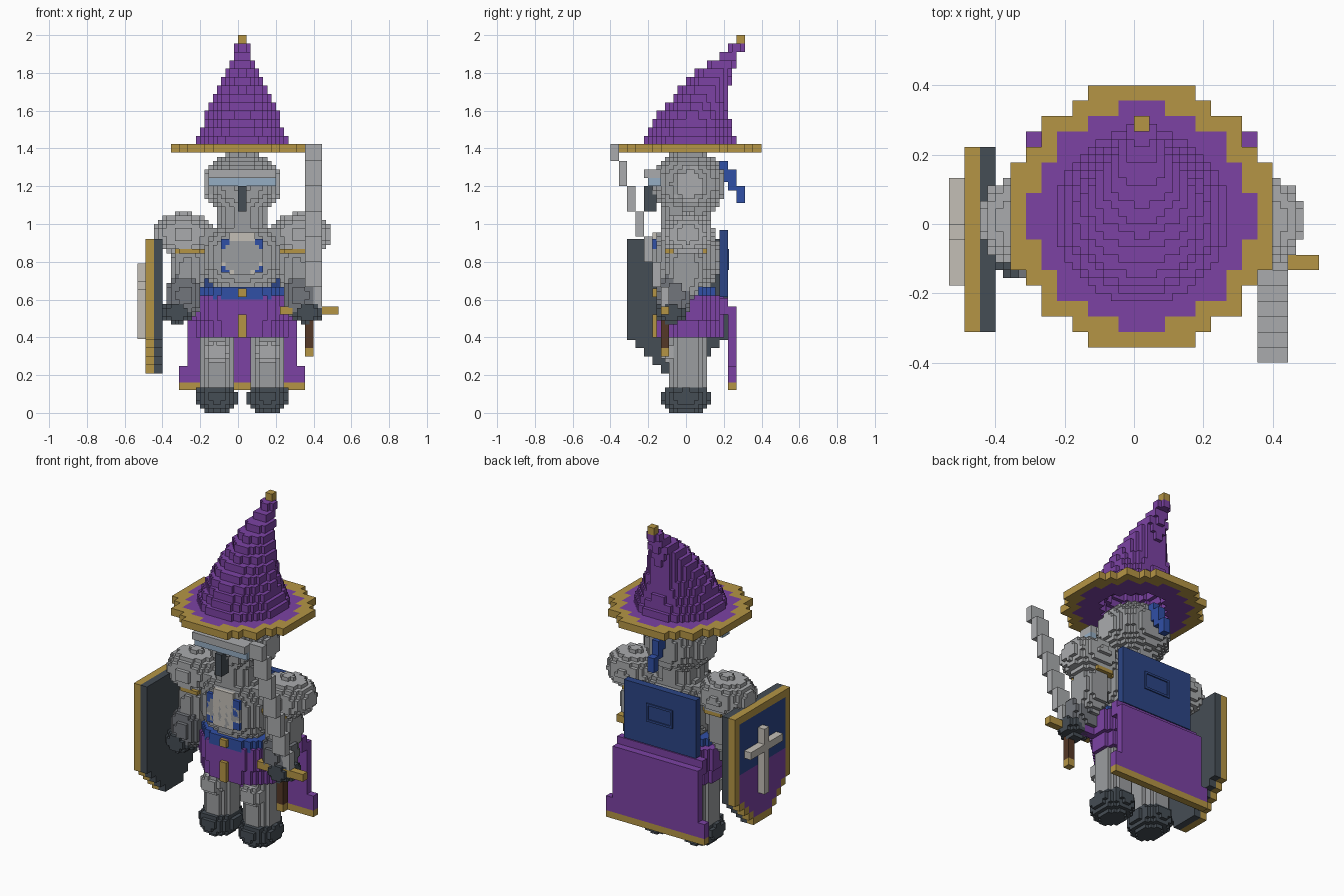
import bpy, bmesh, math
from mathutils import Vector

if "Cube" in bpy.data.objects:
    bpy.data.objects.remove(bpy.data.objects["Cube"])

V = 2 / 45            # one voxel; all sizes below are in voxels
MID = 0.5             # mirror plane of the body, in voxels

COL = {
    "purple": (0.20, 0.055, 0.37, 1), "gold": (0.46, 0.30, 0.06, 1),
    "blue": (0.03, 0.08, 0.38, 1), "navy": (0.025, 0.06, 0.24, 1),
    "dark": (0.06, 0.075, 0.09, 1), "steel": (0.40, 0.41, 0.42, 1),
    "cream": (0.55, 0.52, 0.47, 1), "brown": (0.09, 0.04, 0.02, 1),
    "glass": (0.30, 0.42, 0.55, 1), "grey": (0.33, 0.34, 0.35, 1),
    "dim": (0.17, 0.18, 0.20, 1),
}
MATS = {}
for key, rgba in COL.items():
    MATS[key] = bpy.data.materials.new(key)
    MATS[key].diffuse_color = rgba


def finish(name, bm, col):
    me = bpy.data.meshes.new(name)
    bm.to_mesh(me)
    bm.free()
    me.materials.append(MATS[col])
    bpy.context.collection.objects.link(bpy.data.objects.new(name, me))


def boxes(name, col, *spans):
    """Each span is x0, x1, y0, y1, z0, z1."""
    bm = bmesh.new()
    for x0, x1, y0, y1, z0, z1 in spans:
        for v in bmesh.ops.create_cube(bm, size=1)["verts"]:
            v.co = Vector((x1 if v.co.x > 0 else x0, y1 if v.co.y > 0 else y0,
                           z1 if v.co.z > 0 else z0)) * V
    finish(name, bm, col)


SIDES = [((1, 0, 0), (0, 1, 0), (0, 0, 1)), ((0, 1, 0), (0, 0, 1), (1, 0, 0)),
         ((0, 0, 1), (1, 0, 0), (0, 1, 0))]


def voxels(name, col, inside, lo, hi, s=0.5):
    """Fill lo..hi with cubes of size s where inside(x, y, z) holds; keep only the skin."""
    n = [round((b - a) / s) for a, b in zip(lo, hi)]
    lo = Vector(lo)
    full = {(i, j, k) for i in range(n[0]) for j in range(n[1]) for k in range(n[2])
            if inside(*(lo + Vector((i + .5, j + .5, k + .5)) * s))}
    bm = bmesh.new()
    for c in full:
        for d, a, b in SIDES:
            for sign in (1, -1):
                if tuple(p + sign * q for p, q in zip(c, d)) in full:
                    continue
                o = Vector(c) + (Vector(d) if sign > 0 else Vector())
                a_, b_ = Vector(a), Vector(b)
                ring = [o, o + a_, o + a_ + b_, o + b_][::sign]
                bm.faces.new([bm.verts.new((lo + p * s) * V) for p in ring])
    bmesh.ops.remove_doubles(bm, verts=bm.verts, dist=1e-5)
    finish(name, bm, col)


def blob(name, col, c, r, p=2.2, s=0.5):
    """Rounded voxel ellipsoid."""
    lo = [math.floor((a - b) / s) * s for a, b in zip(c, r)]
    hi = [math.ceil((a + b) / s) * s for a, b in zip(c, r)]
    voxels(name, col, lambda *q: sum(abs((u - a) / b) ** p for u, a, b in zip(q, c, r)) <= 1,
           lo, hi, s)


def drum(name, col, c, r, z0, z1, wall=None):
    """Voxel elliptical cylinder, hollow when wall is given."""
    def inside(x, y, z):
        d = lambda k: ((x - c[0]) / (r[0] - k)) ** 2 + ((y - c[1]) / (r[1] - k)) ** 2
        return d(0) <= 1 and (wall is None or d(wall) > 1)
    voxels(name, col, inside,
           (math.floor(c[0] - r[0]), math.floor(c[1] - r[1]), z0),
           (math.ceil(c[0] + r[0]), math.ceil(c[1] + r[1]), z1))


def sides(make, name, col, c, r, *rest):
    for tag, sx in (("left", -1), ("right", 1)):
        make(f"{tag}_{name}", col, (MID + sx * c[0],) + tuple(c[1:]), r, *rest)


# Hat: gold rim, purple brim, leaning hollow cone (radius, y centre per layer), gold tip
rr = lambda x, y: (x - .5) ** 2 + (y - .5) ** 2
voxels("hat_rim", "gold", lambda x, y, z: 51 < rr(x, y) <= 73, (-8, -8, 31), (9, 9, 32), 1)
voxels("hat_brim", "purple", lambda x, y, z: 17 < rr(x, y) <= 51, (-8, -8, 31), (9, 9, 32), 1)
CONE = [(5.6, .5), (5.1, .6), (4.7, .7), (4.3, .9), (3.8, 1.2), (3.4, 1.7), (3.0, 2.2),
        (2.6, 2.7), (2.2, 3.4), (1.7, 4.2), (1.2, 5), (0.8, 6)]


def in_cone(x, y, z):
    i = int(z - 32)
    r, yc = CONE[i]
    d = math.hypot(x - .5, y - yc)
    return d <= r and not (i < 8 and d < r - 1.6)


voxels("hat_cone", "purple", in_cone, (-6, -6, 32), (7, 7, 44))
boxes("hat_tip", "gold", (0, 1, 6, 7, 44, 45))

# Head with visor and plume
blob("head", "grey", (.5, .4, 27.3), (4.2, 4.3, 3.9))
sides(blob, "ear_disc", "steel", (3.6, .4, 27.2), (.9, 2.2, 2.2))
drum("neck", "grey", (.5, 0), (2.8, 3), 22, 25)
boxes("visor_brow", "steel", (-3.5, 4.5, -5, -3, 28, 29))
boxes("visor_glass", "glass", (-3.5, 4.5, -4.5, -3, 27, 28))
boxes("nose_guard", "dark", (0, 1, -5, -3.5, 24, 27))
boxes("plume", "blue", (0, 1, 4, 5, 27.5, 30), (0, 1, 5, 6, 26.5, 29), (0, 1, 6, 7, 25, 27))

# Torso, chest plate, belt
blob("torso", "grey", (.5, 0, 18.6), (5, 4, 4.2), 2.5)
boxes("collar_bar", "grey", (-4.5, 5.5, -2, 2, 20, 22))
boxes("chest_plate", "cream", (-1, 2, -4, -3, 16.5, 21.5), (-2, 3, -4, -3, 17.5, 18.5))
boxes("chest_corners", "blue", *[(x, x + 1, -4, -3, a, b) for x in (-2, 2)
                                 for a, b in ((16.7, 17.7), (18.5, 20.7))])
drum("belt", "blue", (.5, 0), (5.3, 3.6), 13.5, 15)
boxes("buckle", "gold", (0, 1, -4, -3, 13.8, 14.8))

# Skirt with front tassel
drum("skirt_upper", "purple", (.5, .4), (6.1, 4.1), 11, 13.8, 1.2)
drum("skirt_lower", "purple", (.5, .4), (5.5, 4.1), 9, 11, 1.2)
boxes("skirt_tabs", "purple", (-7, -5, -1, 0, 11, 12), (6, 8, -1, 0, 11, 12))
boxes("tassel", "gold", (0, 1, -4, -3, 9, 11.7))

# Arms with shoulder guards and gauntlets
sides(blob, "shoulder_guard", "steel", (7.0, .2, 21.3), (3.5, 3.1, 2.5), 2.2)
sides(drum, "arm_band", "gold", (6.3, 0), (2.5, 2.7), 19, 19.5)
sides(blob, "upper_arm", "grey", (6.6, -.1, 17), (2.1, 2.3, 3.5))
sides(blob, "forearm", "dim", (6.9, -1.3, 14), (2.1, 2.1, 2.8))
sides(blob, "gauntlet", "dark", (7.8, -1.8, 12), (1.8, 1.9, 1.4))

# Legs with knees and boots
sides(drum, "leg", "grey", (3.05, .2), (2, 2.3), 3, 10)
sides(blob, "knee", "steel", (3.05, -1.7, 7.3), (1.5, 1.4, 1.5), 2)
sides(blob, "boot", "dark", (3.05, 0, 1.85), (2.5, 3, 2), 2)

# Cape: navy back panel with raised frame, purple skirt, gold hem
boxes("back_panel", "navy", (-5, 6, 4, 5, 13.8, 21.8))
boxes("back_frame", "navy", (-1.5, 2.5, 5, 5.15, 19.2, 19.5), (-1.5, 2.5, 5, 5.15, 17, 17.3),
      (-1.5, -1.2, 5, 5.15, 17, 19.5), (2.2, 2.5, 5, 5.15, 17, 19.5))
boxes("cape", "purple", (-6, 7, 5, 6, 3.6, 12.7), (-7, 8, 5, 6, 3.6, 5.6), (-6, 7, 4, 5, 11.7, 13.7))
boxes("cape_hem", "gold", (-7, 8, 5, 6, 2.7, 3.6))

# Shield: dark back, gold border, blue over purple field, cream cross
Z0 = 4.7


def in_shield(x, y, z):
    return z >= Z0 and abs(y + 1) < min(6, 2 + int(z - Z0)) and z < Z0 + 16


def in_field(x, y, z):
    return all(in_shield(x, y + a, z + b) for a, b in ((1, 0), (-1, 0), (0, 1), (0, -1)))


LO, HI = (-11, -8, Z0), (-10, 6, Z0 + 16)
voxels("shield_back", "dark", in_shield, (-10, -8, Z0), (-9, 6, Z0 + 16), 1)
voxels("shield_border", "gold", lambda *q: in_shield(*q) and not in_field(*q), LO, HI, 1)
voxels("shield_field_top", "navy", lambda *q: in_field(*q) and q[2] > 13, LO, HI, 1)
voxels("shield_field_bottom", "purple", lambda *q: in_field(*q) and q[2] <= 13, LO, HI, 1)
boxes("shield_cross", "cream", (-12, -11, -1, 0, 8.8, 17.8), (-12, -11, -4, 3, 14.7, 15.7))

# Sword: stepped blade leaning forward, guard, grip, pommel
STEPS = [11.5, 15, 18, 21, 24, 27, 30, 32]
boxes("sword_blade", "steel", *[(8, 10, -3 - i, -2 - i, a, b) for i, (a, b) in
                                enumerate(zip(STEPS, STEPS[1:]))])
boxes("sword_guard", "gold", (5, 12, -3, -2, 11.7, 12.7))
boxes("sword_grip", "brown", (8, 9, -3, -2, 7.7, 11.7))
boxes("sword_pommel", "gold", (8, 9, -3, -2, 6.7, 7.7))

for m in bpy.data.materials:
    if m.users and not m.is_grease_pencil:
        m.use_nodes = True
        m.node_tree.nodes["Principled BSDF"].inputs["Base Color"].default_value = m.diffuse_color
